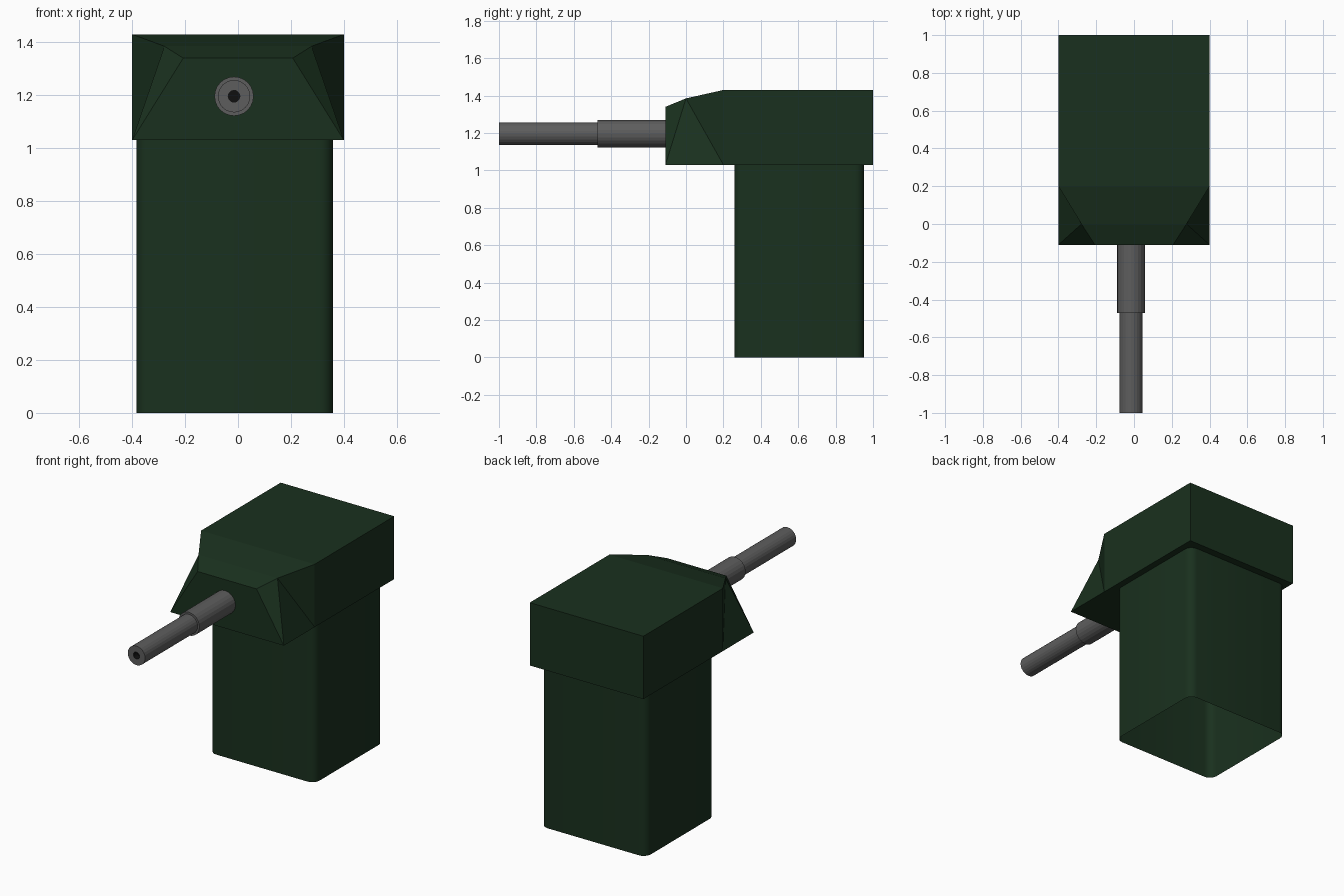
import bpy, bmesh, math

if "Cube" in bpy.data.objects:
    bpy.data.objects.remove(bpy.data.objects["Cube"])


def material(name, rgb):
    m = bpy.data.materials.new(name)
    m.diffuse_color = (*rgb, 1)
    m.use_nodes = True
    m.node_tree.nodes["Principled BSDF"].inputs["Base Color"].default_value = m.diffuse_color
    return m


GREEN = material("dark_green", (0.010, 0.030, 0.013))
STEEL = material("gunmetal", (0.11, 0.11, 0.11))
BLACK = material("bore_black", (0.005, 0.005, 0.005))


def finish(name, bm, mats, smooth=None):
    bmesh.ops.recalc_face_normals(bm, faces=bm.faces)
    me = bpy.data.meshes.new(name)
    bm.to_mesh(me)
    bm.free()
    ob = bpy.data.objects.new(name, me)
    bpy.context.collection.objects.link(ob)
    for m in mats:
        me.materials.append(m)
    if smooth:
        bpy.context.view_layer.objects.active = ob
        ob.select_set(True)
        bpy.ops.object.shade_smooth_by_angle(angle=math.radians(smooth))
        ob.select_set(False)
    return ob


# Column: rounded-corner sleeve, open at the bottom
def column(x0, x1, y0, y1, z1, r, steps=5):
    bm = bmesh.new()
    corners = [(x1 - r, y1 - r), (x0 + r, y1 - r), (x0 + r, y0 + r), (x1 - r, y0 + r)]
    ring = []
    for i, (cx, cy) in enumerate(corners):
        for k in range(steps + 1):
            a = math.pi / 2 * (i + k / steps)
            ring.append((cx + r * math.cos(a), cy + r * math.sin(a)))
    low = [bm.verts.new((x, y, 0)) for x, y in ring]
    top = [bm.verts.new((x, y, z1)) for x, y in ring]
    n = len(ring)
    for i in range(n):
        j = (i + 1) % n
        bm.faces.new((low[i], low[j], top[j], top[i]))
    finish("column", bm, [GREEN], 40)


column(-0.384, 0.358, 0.258, 0.952, 1.03, 0.05)


# Head: box with a tapered, faceted nose, right half listed and mirrored
def head():
    bm = bmesh.new()
    half = {
        "back_low": (0.4, 1.0, 1.03), "back_top": (0.4, 1.0, 1.43),
        "mid_low": (0.4, 0.2, 1.03), "mid_top": (0.4, 0.2, 1.43),
        "brow": (0.278, 0.0, 1.385),
        "nose_top": (0.207, -0.11, 1.34), "nose_low": (0.4, -0.11, 1.03),
    }
    R = {k: bm.verts.new(p) for k, p in half.items()}
    L = {k: bm.verts.new((-p[0], p[1], p[2])) for k, p in half.items()}
    sides = ["back_low back_top mid_top mid_low", "mid_low mid_top brow",
             "mid_low brow nose_low", "nose_low brow nose_top"]
    for s in (R, L):
        for f in sides:
            bm.faces.new([s[k] for k in f.split()])
    # strips running across from right to left
    loop = "mid_low back_low back_top mid_top brow nose_top nose_low mid_low".split()
    for a, b in zip(loop, loop[1:]):
        bm.faces.new((R[a], R[b], L[b], L[a]))
    finish("head", bm, [GREEN])


head()


# Barrel parts: cylinders lying along y
def tube(name, r, y0, y1, bore=None):
    bm = bmesh.new()
    n = 24
    rings = [(r, y1), (r, y0)]
    if bore:
        rings += [(bore, y0), (bore, y0 + 0.04)]
    rows = []
    for rad, y in rings:
        rows.append([bm.verts.new((-0.015 + rad * math.cos(2 * math.pi * i / n), y,
                                   1.196 + rad * math.sin(2 * math.pi * i / n)))
                     for i in range(n)])
    for s, (a, b) in enumerate(zip(rows, rows[1:])):
        for i in range(n):
            j = (i + 1) % n
            f = bm.faces.new((a[i], a[j], b[j], b[i]))
            f.material_index = 1 if s == 2 else 0
    bm.faces.new(rows[0])
    end = bm.faces.new(rows[-1])
    end.material_index = 1 if bore else 0
    finish(name, bm, [STEEL, BLACK])


tube("barrel_sleeve", 0.074, -0.472, -0.10)
tube("barrel", 0.061, -1.0, -0.46, bore=0.022)
